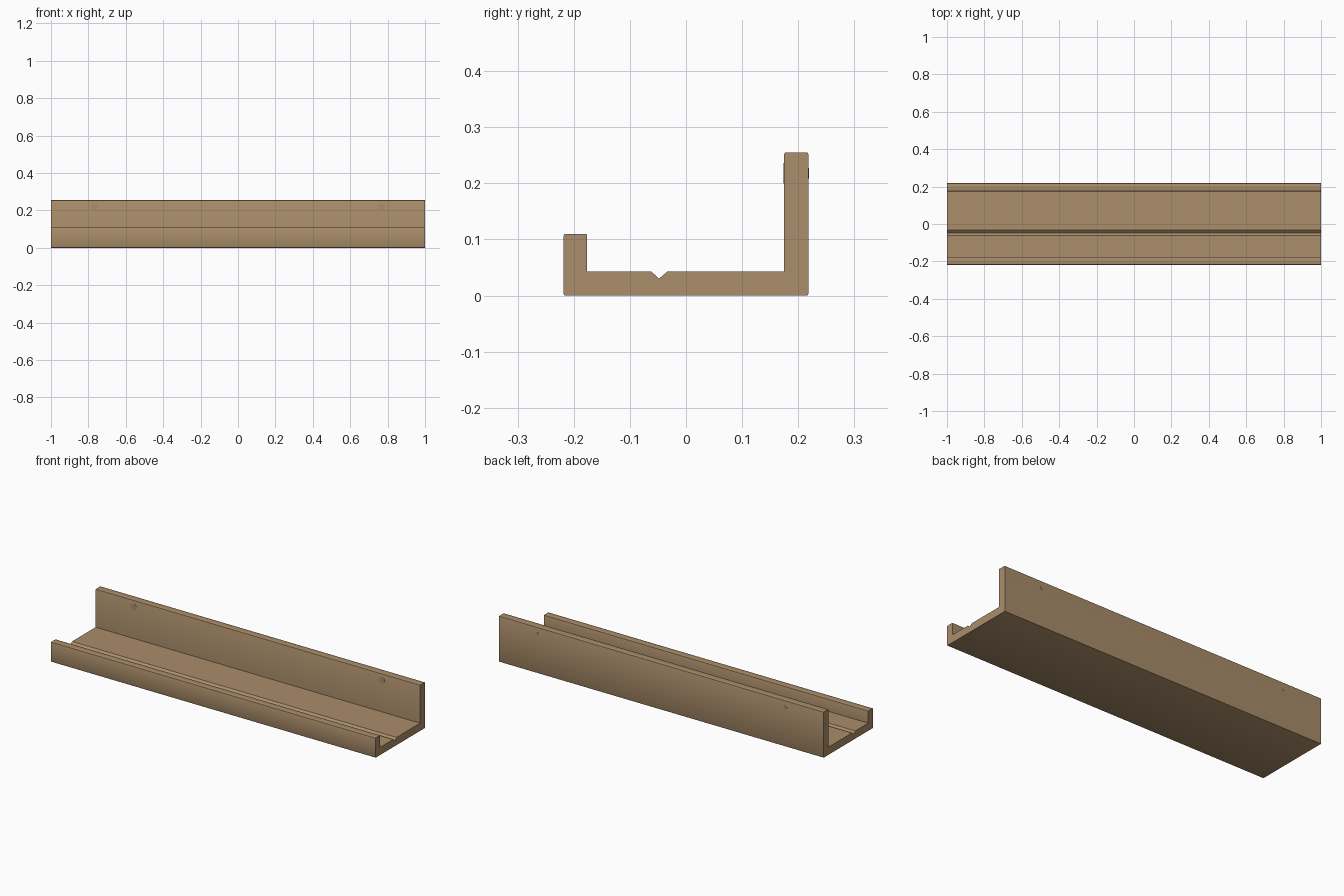
import bpy, bmesh, math
from mathutils import Matrix

cube = bpy.data.objects.get("Cube")
if cube:
    bpy.data.objects.remove(cube, do_unlink=True)

wood = bpy.data.materials.new("light brown wood")
wood.use_nodes = True
colour = (0.40, 0.266, 0.144, 1)
wood.diffuse_color = colour
wood.node_tree.nodes["Principled BSDF"].inputs["Base Color"].default_value = colour


def add_object(name, bm):
    bmesh.ops.recalc_face_normals(bm, faces=bm.faces)
    mesh = bpy.data.meshes.new(name)
    bm.to_mesh(mesh)
    bm.free()
    mesh.materials.append(wood)
    obj = bpy.data.objects.new(name, mesh)
    bpy.context.collection.objects.link(obj)
    bpy.ops.object.select_all(action="DESELECT")
    obj.select_set(True)
    bpy.context.view_layer.objects.active = obj
    bpy.ops.object.shade_smooth_by_angle(angle=math.radians(30))
    return obj


# Ledge section: front lip, grooved base and tall back, as (y, z)
FRONT, BACK, FLOOR = -0.218, 0.218, 0.043
section = [
    (FRONT, 0), (BACK, 0), (BACK, 0.255), (0.175, 0.255), (0.175, FLOOR),
    (-0.033, FLOOR), (-0.048, 0.03), (-0.062, FLOOR),
    (-0.176, FLOOR), (-0.176, 0.11), (FRONT, 0.11),
]
bm = bmesh.new()
face = bm.faces.new([bm.verts.new((-1, y, z)) for y, z in section])
extruded = bmesh.ops.extrude_face_region(bm, geom=[face])["geom"]
bmesh.ops.translate(bm, vec=(2, 0, 0),
                    verts=[v for v in extruded if isinstance(v, bmesh.types.BMVert)])
bmesh.ops.recalc_face_normals(bm, faces=bm.faces)

# Ease the long outer edges, leaving the groove and the ends crisp
long_edges = [e for e in bm.edges
              if e.calc_length() > 1.9 and e.calc_face_angle_signed() > 0
              and abs(e.verts[0].co.y) > 0.1]
bmesh.ops.bevel(bm, geom=long_edges, offset=0.003, segments=2,
                profile=0.5, affect="EDGES")
add_object("picture_ledge", bm)

# Countersunk screws through the back, wide end towards the front
for side, x in (("left", 0.765), ("right", -0.765)):
    bm = bmesh.new()
    bmesh.ops.create_cone(
        bm, cap_ends=True, segments=24, radius1=0.009, radius2=0.018, depth=0.045,
        matrix=Matrix.Translation((x, 0.1965, 0.218)) @ Matrix.Rotation(math.pi / 2, 4, "X"))
    add_object(side + "_screw", bm)
